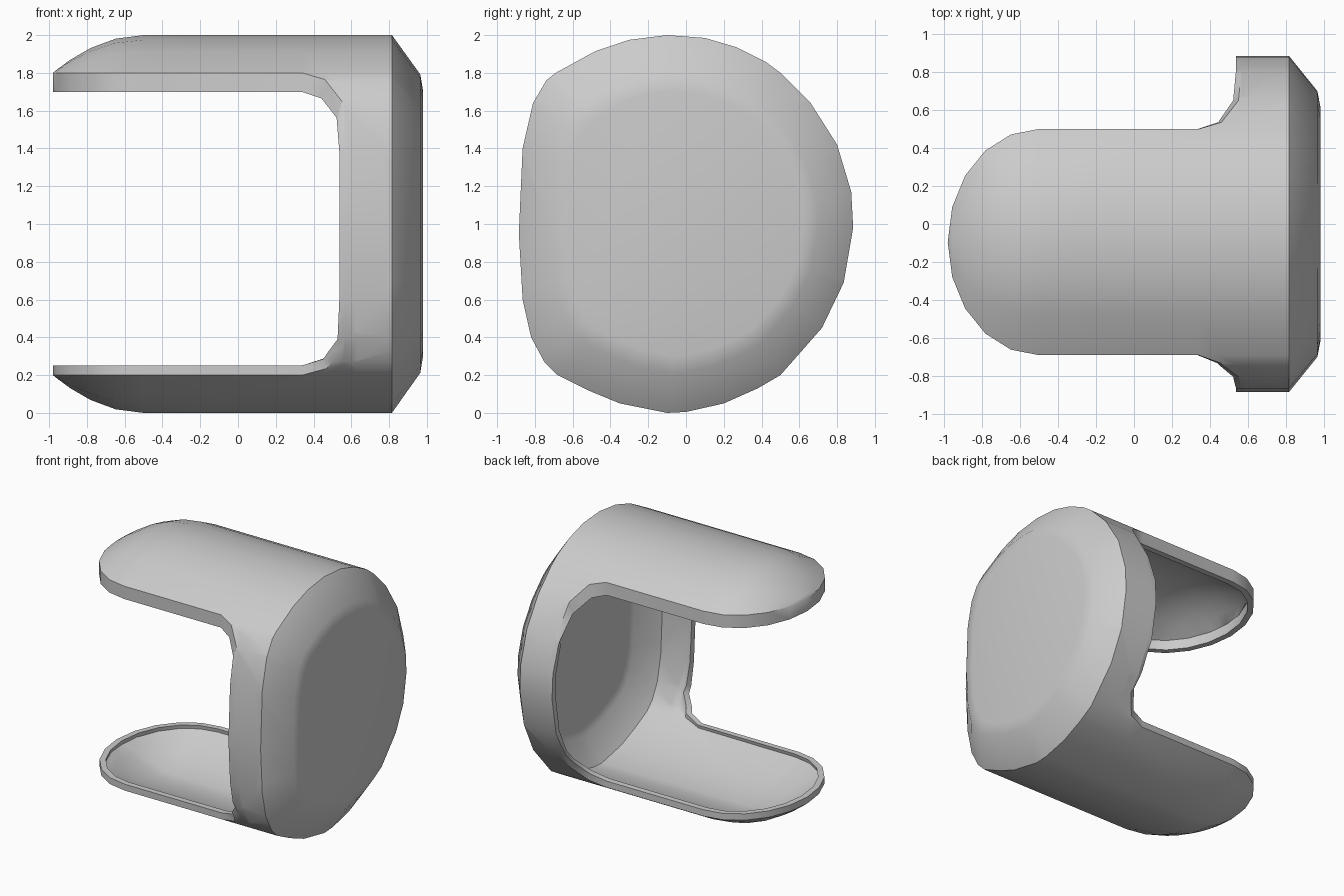
import bpy, bmesh
from math import sin, cos, pi, radians
from mathutils import Vector

cube = bpy.data.objects.get("Cube")
if cube:
    bpy.data.objects.remove(cube, do_unlink=True)

# Cross-section of the shell (y, z), clockwise from the crown
SECTION = [(-.1, 2), (.1, 1.985), (.27, 1.935), (.42, 1.86), (.5, 1.8), (.66, 1.64),
           (.8, 1.42), (.875, 1.17), (.885, .98), (.835, .69), (.72, .45), (.5, .2),
           (.38, .13), (.2, .05), (0, .005), (-.1, 0), (-.35, .05), (-.52, .12),
           (-.68, .2), (-.75, .27), (-.82, .4), (-.865, .6), (-.885, .95),
           (-.865, 1.4), (-.81, 1.64), (-.74, 1.76), (-.69, 1.8), (-.48, 1.915),
           (-.3, 1.975)]

# Outline of the side opening (x, z), a convex U with rounded corners
OPENING = [(-1, 1.8), (.34, 1.8), (.46, 1.765), (.55, 1.65), (.565, 1.4),
           (.565, .6), (.555, .345), (.47, .235), (.34, .2), (-1, .2)]
TOP, BOTTOM, MID_Y = 1.8, .2, -.095


def clamp(v):
    return max(0.0, min(1.0, v))


def tongue_ring(angle):
    """Section of the rounded tongue ends, shrinking towards the tip."""
    s, x = cos(angle), -.5 - .48 * sin(angle)
    ring = []
    for y, z in SECTION:
        base = max(BOTTOM, min(TOP, z))
        ring.append((x, MID_Y + (y - MID_Y) * s, base + (z - base) * s * s))
    return ring


def scaled_ring(x, scale):
    return [(x, y * scale, 1.01 + (z - 1.01) * scale) for y, z in SECTION]


bm = bmesh.new()

# Loft from the tongue tips to the chamfered end cap
steps = 5
rings = [tongue_ring(pi / 2 * i / steps) for i in range(steps, -1, -1)]
rings += [scaled_ring(.815, 1), scaled_ring(.965, .79), scaled_ring(.98, .7)]
loops = [[bm.verts.new(p) for p in ring] for ring in rings]
for a, b in zip(loops, loops[1:]):
    for i in range(len(a)):
        j = (i + 1) % len(a)
        bm.faces.new((a[i], a[j], b[j], b[i]))
bm.faces.new(loops[-1])
bmesh.ops.remove_doubles(bm, verts=bm.verts, dist=1e-4)

# Score the wall along each side of the opening, then remove what lies inside
planes = []
for (x0, z0), (x1, z1) in zip(OPENING, OPENING[1:]):
    point = Vector((x0, 0, z0))
    normal = Vector((z0 - z1, 0, x1 - x0)).normalized()
    planes.append((point, normal))
    faces = [f for f in bm.faces if all(v.co.x < .9 for v in f.verts)]
    edges = {e for f in faces for e in f.edges}
    verts = {v for f in faces for v in f.verts}
    bmesh.ops.bisect_plane(bm, geom=faces + list(edges) + list(verts), dist=1e-5,
                           plane_co=point, plane_no=normal)
inside = [f for f in bm.faces
          if all((f.calc_center_median() - p).dot(n) < -1e-5 for p, n in planes)]
bmesh.ops.delete(bm, geom=inside, context='FACES')

# Straight lip around the opening
rim = [e for e in bm.edges if e.is_boundary]
lip = bmesh.ops.extrude_edge_only(bm, edges=rim)["geom"]
for v in lip:
    if isinstance(v, bmesh.types.BMVert):
        x, _, z = v.co
        v.co.z += .05 * clamp((.7 - z) / .4) - .1 * clamp((z - 1.3) / .4)
        v.co.x -= .028 * clamp((x - .3) / .25)

# Make all faces point outwards
bmesh.ops.recalc_face_normals(bm, faces=bm.faces)
cap = max(bm.faces, key=lambda f: f.calc_center_median().x)
if cap.normal.x < 0:
    bmesh.ops.reverse_faces(bm, faces=bm.faces)

mesh = bpy.data.meshes.new("forked_shell")
bm.to_mesh(mesh)
bm.free()
shell = bpy.data.objects.new("forked_shell", mesh)
bpy.context.collection.objects.link(shell)

# Plain grey material
grey = bpy.data.materials.new("plain_grey")
grey.use_nodes = True
color = (.6, .6, .6, 1)
grey.diffuse_color = color
grey.node_tree.nodes["Principled BSDF"].inputs["Base Color"].default_value = color
mesh.materials.append(grey)

# Wall thickness, then smooth shading with sharp rims
bpy.ops.object.select_all(action='DESELECT')
shell.select_set(True)
bpy.context.view_layer.objects.active = shell
wall = shell.modifiers.new("wall", 'SOLIDIFY')
wall.thickness = .045
wall.offset = -1
bpy.ops.object.modifier_apply(modifier=wall.name)
bpy.ops.object.shade_smooth_by_angle(angle=radians(35))
